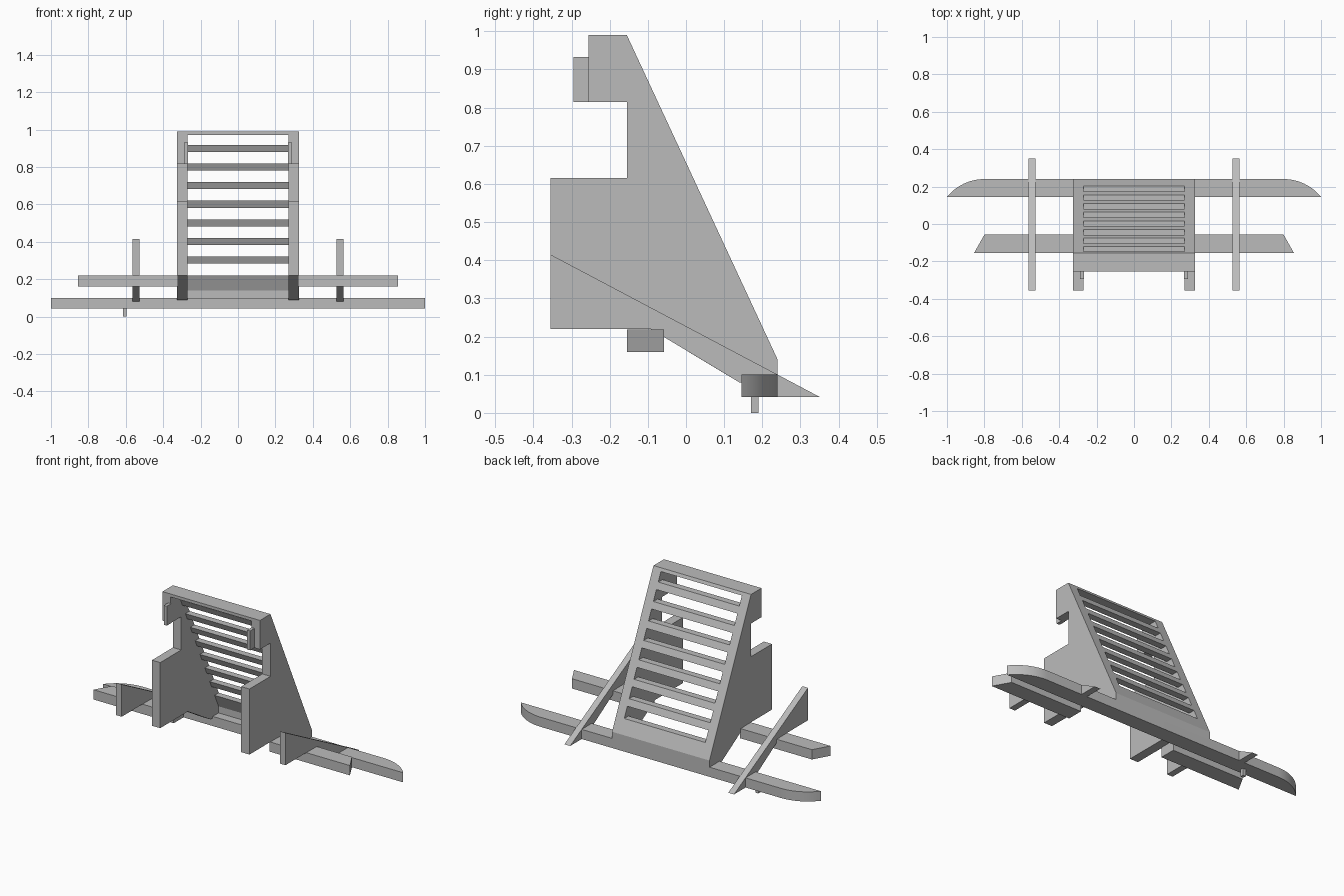
import bpy, bmesh, math

if "Cube" in bpy.data.objects:
    bpy.data.objects.remove(bpy.data.objects["Cube"])

grey = bpy.data.materials.new("light_grey")
grey.diffuse_color = (0.5, 0.5, 0.5, 1)
grey.use_nodes = True
grey.node_tree.nodes["Principled BSDF"].inputs["Base Color"].default_value = grey.diffuse_color


def prism(name, pts, a, b, axis):
    """Extrude a closed profile from a to b: (y, z) along X or (x, y) along Z."""
    place = (lambda p, t: (t, p[0], p[1])) if axis == 'X' else (lambda p, t: (p[0], p[1], t))
    bm = bmesh.new()
    lo = [bm.verts.new(place(p, a)) for p in pts]
    hi = [bm.verts.new(place(p, b)) for p in pts]
    bm.faces.new(lo)
    bm.faces.new(hi)
    n = len(pts)
    for i in range(n):
        j = (i + 1) % n
        bm.faces.new((lo[i], lo[j], hi[j], hi[i]))
    bmesh.ops.recalc_face_normals(bm, faces=bm.faces)
    me = bpy.data.meshes.new(name)
    bm.to_mesh(me)
    bm.free()
    me.materials.append(grey)
    ob = bpy.data.objects.new(name, me)
    bpy.context.collection.objects.link(ob)
    return ob


def slope_y(z):
    """Depth of the raked back plane at height z."""
    return 0.24 - (z - 0.14) * 0.395 / 0.85


def raked(z0, z1, depth):
    """Parallelogram section lying in the raked back plane."""
    return [(slope_y(z0), z0), (slope_y(z1), z1),
            (slope_y(z1) - depth, z1), (slope_y(z0) - depth, z0)]


panel = [(-0.355, 0.615), (-0.155, 0.615), (-0.155, 0.815), (-0.255, 0.815),
         (-0.255, 0.99), (-0.155, 0.99), (0.24, 0.14), (0.24, 0.09),
         (0.123, 0.09), (-0.093, 0.22), (-0.355, 0.22)]
fin = [(-0.355, 0.415), (0.35, 0.042), (0.15, 0.042), (0.15, 0.08),
       (0.14, 0.08), (-0.093, 0.22), (-0.355, 0.22)]
hook = [(-0.295, 0.815), (-0.295, 0.932), (-0.25, 0.932), (-0.25, 0.815)]

for s, side in ((-1, "left"), (1, "right")):
    # upright side panels with front hooks
    prism(side + "_side_panel", panel, s * 0.27, s * 0.325, 'X')
    prism(side + "_hook", hook, s * 0.268, s * 0.288, 'X')
    # triangular support fins
    prism(side + "_fin", fin, s * 0.527, s * 0.565, 'X')
    # front bars with slanted ends
    bar = [(s * 0.32, -0.155), (s * 0.855, -0.155), (s * 0.80, -0.057), (s * 0.32, -0.057)]
    prism(side + "_front_bar", bar, 0.16, 0.219, 'Z')

# rear bar with rounded tips
R, span = 0.258, math.asin(0.2 / 0.258)
arc = [(0.8 + R * math.sin(span * i / 12), 0.24 - R * (1 - math.cos(span * i / 12)))
       for i in range(13)]
rear = prism("rear_bar", arc + [(-x, y) for x, y in reversed(arc)], 0.042, 0.10, 'Z')
bpy.context.view_layer.objects.active = rear
rear.select_set(True)
bpy.ops.object.shade_smooth_by_angle(angle=math.radians(30))

# top plate joining the panels
prism("top_plate", [(-0.255, 0.972), (-0.255, 0.99), (-0.155, 0.99),
                    (slope_y(0.972), 0.972)], -0.275, 0.275, 'X')

# bottom rail of the ladder back
prism("bottom_rail", [(0.24, 0.09), (0.24, 0.14), (slope_y(0.22), 0.22),
                      (slope_y(0.22) - 0.04, 0.22), (0.2, 0.14), (0.2, 0.09)],
      -0.275, 0.275, 'X')

# slats
for i in range(7):
    z = 0.302 + 0.0995 * i
    prism("slat_%d" % (i + 1), raked(z - 0.019, z + 0.019, 0.04), -0.275, 0.275, 'X')

# small foot under the rear bar
prism("foot", [(0.17, 0), (0.19, 0), (0.19, 0.05), (0.17, 0.05)], -0.615, -0.595, 'X')
